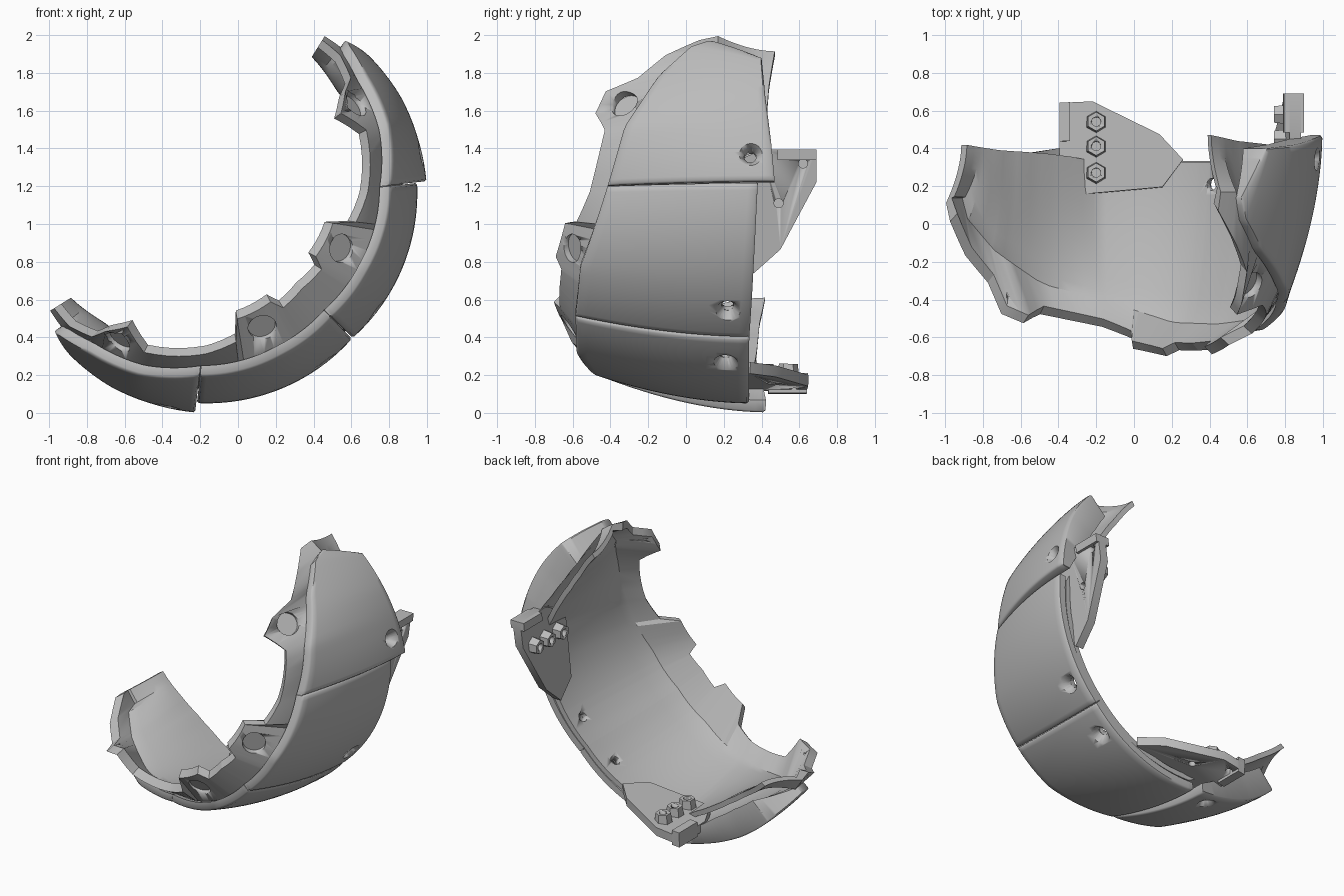
import bpy, bmesh, math
from mathutils import Vector

old = bpy.data.objects.get("Cube")
if old:
    bpy.data.objects.remove(old, do_unlink=True)

grey = bpy.data.materials.new("plain grey")
grey.use_nodes = True
grey.diffuse_color = (0.5, 0.5, 0.5, 1)
grey.node_tree.nodes["Principled BSDF"].inputs["Base Color"].default_value = (0.5, 0.5, 0.5, 1)


def lerp(points, a, col=1):
    """Piecewise linear lookup in rows whose first item is the angle."""
    if a <= points[0][0]:
        return points[0][col]
    for p, q in zip(points, points[1:]):
        if a <= q[0]:
            return p[col] + (q[col] - p[col]) * (a - p[0]) / (q[0] - p[0])
    return points[-1][col]


def polar(phi, r, y):
    """Angle from the middle of the arc, radius and depth to a point."""
    a = math.radians(phi - 45)
    return Vector((-0.1 + r * math.cos(a), y, 1.1 + r * math.sin(a)))


def flip(p, side):
    """Mirror to the lower half, which leans slightly forward."""
    return p if side > 0 else Vector((1 - p.z, p.y - .04 * (p.x + p.z - 1), 1 - p.x))


def finish(bm, name, angle=30):
    bmesh.ops.remove_doubles(bm, verts=bm.verts, dist=0.0005)
    bmesh.ops.recalc_face_normals(bm, faces=bm.faces)
    me = bpy.data.meshes.new(name)
    bm.to_mesh(me)
    bm.free()
    me.materials.append(grey)
    ob = bpy.data.objects.new(name, me)
    bpy.context.collection.objects.link(ob)
    bpy.ops.object.select_all(action="DESELECT")
    ob.select_set(True)
    bpy.context.view_layer.objects.active = ob
    bpy.ops.object.shade_smooth_by_angle(angle=math.radians(angle))
    return ob


def sheet(name, outer, inner, side, angle):
    """Closed slab between two equal grids of points."""
    bm = bmesh.new()
    nu, nv = len(outer), len(outer[0])
    a, b = [[[bm.verts.new(flip(p, side)) for p in row] for row in g] for g in (outer, inner)]
    for g in (a, b):
        for i in range(nu - 1):
            for j in range(nv - 1):
                bm.faces.new((g[i][j], g[i + 1][j], g[i + 1][j + 1], g[i][j + 1]))
    rim = [(i, 0) for i in range(nu)] + [(nu - 1, j) for j in range(1, nv)]
    rim += [(i, nv - 1) for i in range(nu - 2, -1, -1)] + [(0, j) for j in range(nv - 2, 0, -1)]
    for (i, j), (k, l) in zip(rim, rim[1:] + rim[:1]):
        bm.faces.new((a[i][j], a[k][l], b[k][l], b[i][j]))
    return finish(bm, name, angle)


def cone(name, base, tip, r1, r2, n=24):
    bm = bmesh.new()
    d = tip - base
    bmesh.ops.create_cone(bm, cap_ends=True, segments=n, radius1=r1, radius2=r2, depth=d.length)
    q = d.to_track_quat("Z", "Y")
    for v in bm.verts:
        v.co = q @ v.co + (base + tip) / 2
    return finish(bm, name)


def cut(ob, base, tip, r1, r2):
    tool = cone("cutter", base, tip, r1, r2)
    tool.hide_render = True
    m = ob.modifiers.new("hole", "BOOLEAN")
    m.operation, m.object, m.solver = "DIFFERENCE", tool, "EXACT"
    bpy.context.view_layer.objects.active = ob
    bpy.ops.object.modifier_apply(modifier=m.name)
    bpy.data.objects.remove(tool, do_unlink=True)


# Outlines along the arc: angle, depth, radius
SEAM = 51.5
FRONT = [(0, -.585, .84), (22, -.56, .86), (SEAM, -.415, .91), (70, -.325, .99),
         (87, -.14, 1.04), (96, .03, 1.09), (97.5, .14, 1.105)]
BACK = [(0, .335, .997), (SEAM, .38, 1.055)]
END_BACK = [(SEAM, .47, 1.105), (63, .45, 1.11), (76, .42, 1.12), (89.5, .4, 1.12)]
LINER_BACK = [(0, .33, .945), (50, .37, .985), (60, .4, .93), (70, .42, .9), (80, .43, .89),
              (90, .44, .905), (103, .47, .96)]
EDGE = [(0, -.67, .623), (13, -.66, .64), (17, -.69, .58), (36, -.64, .61), (38, -.58, .73),
        (50, -.51, .79), (72, -.43, .875), (82, -.48, .807), (87, -.425, .9),
        (89, -.255, .97), (96, -.11, 1.02), (103, .07, 1.03)]
# Inner radius at the back: angle, radius
BACK_INNER = [(0, .942), (SEAM, 1.0)]
END_INNER = [(SEAM, 1.04), (60, .985), (70, .945), (80, .935), (89.5, .95)]


def dome(phi, t, back, shrink=0, y_in=0, back_phi=None):
    """Radius and depth on the domed shell, t from front to back."""
    bp = phi if back_phi is None else back_phi
    y0, r0 = lerp(FRONT, phi) + y_in, lerp(FRONT, phi, 2) - shrink
    y1, r1 = lerp(back, bp), lerp(back, bp, 2)
    return r0 + (r1 - r0) * (1 - (1 - t) ** 1.8), y0 + (y1 - y0) * t


def plate(name, side, start, stop_front, stop_back, back, back_inner, hole):
    """Outer armour panel with softened border and one countersunk hole."""
    n, m, thick, soft = 24, 16, .055, .01
    outer, inner = [], []
    us = [0, .012] + [i / n for i in range(1, n)] + [.988, 1]
    ts = [0, .015] + [i / m for i in range(1, m)] + [.985, 1]
    for u in us:
        ro, ri = [], []
        pf = start + (stop_front - start) * u
        pb = start + (stop_back - start) * u
        deep = lerp(back, pb, 2) - lerp(back_inner, pb)
        for t in ts:
            phi = pf + (pb - pf) * t
            r, y = dome(pf, t, back, back_phi=pb)
            edge = soft if u in (0, 1) or t in (0, 1) else 0
            ro.append(polar(phi, r - edge, y))
            ri.append(polar(phi, r - thick - (deep - thick) * t, y))
        outer.append(ro)
        inner.append(ri)
    ob = sheet(name, outer, inner, side, 50)
    phi, r, y = hole
    ends = [flip(polar(phi, r + d, y), side) for d in (-.2, .2, -.035, .025)]
    cut(ob, ends[0], ends[1], .032, .032)
    cut(ob, ends[2], ends[3], .03, .068)


def liner_row(phi):
    """Points (radius, depth) of the liner from the flange edge to the back."""
    row = [(lerp(EDGE, phi, 2), lerp(EDGE, phi))]
    return row + [dome(phi, i / 10, LINER_BACK, .05, .03) for i in range(11)]


def liner(name, side):
    """Inner shell with forward flange and lugs."""
    phis = sorted({p[0] for p in EDGE} | {i * 4 for i in range(26)} | {97.5})
    outer, inner = [], []
    for phi in phis:
        row = liner_row(phi)
        outer.append([polar(phi, r, y) for r, y in row])
        inner.append([polar(phi, r - .035 - .01 * (i < 1), y + (.04, .025)[i] if i < 2 else y)
                      for i, (r, y) in enumerate(row)])
    ob = sheet(name, outer, inner, side, 28)
    # round lug recesses
    for phi, f in ((25.5, .42), (81.5, .5)):
        (r0, y0), (r1, y1) = liner_row(phi)[:2]
        mid = polar(phi, r0 + (r1 - r0) * f, y0 + (y1 - y0) * f)
        along = polar(phi, r1, y1) - polar(phi, r0, y0)
        a = math.radians(phi - 45)
        n = along.cross(Vector((-math.sin(a), 0, math.cos(a)))).normalized()
        if n.y > 0:
            n = -n
        cut(ob, flip(mid - n * .028, side), flip(mid + n * .1, side), .075, .075)
    # screw hole behind the main panel
    cut(ob, flip(polar(11, .8, .22), side), flip(polar(11, 1.1, .22), side), .032, .032)


def prism(name, outline, x0, x1, tilt, side):
    """Flat plate from a (depth, height) outline."""
    bm = bmesh.new()
    a, b = [[bm.verts.new(flip(Vector((x + tilt * (z - 1.3), y, z)), side)) for y, z in outline]
            for x in (x0, x1)]
    bm.faces.new(a)
    bm.faces.new(b)
    for i in range(len(a)):
        k = (i + 1) % len(a)
        bm.faces.new((a[i], a[k], b[k], b[i]))
    return finish(bm, name)


for side, label in ((1, "upper"), (-1, "lower")):
    plate(label + "_main_panel", side, .12, SEAM - .1, SEAM - .1, BACK, BACK_INNER, (11, .985, .22))
    plate(label + "_end_panel", side, SEAM + .1, 97.5, 89.5, END_BACK, END_INNER, (59, 1.09, .34))
    liner(label + "_liner", side)
    # rear bracket with its end block and hexagonal bosses
    bracket = prism(label + "_bracket",
                    [(.2, 1.3), (.4, 1.395), (.69, 1.395), (.69, 1.22), (.5, .865), (.36, .74), (.22, .85)],
                    .81, .87, .14, side)
    for y, z in ((.62, 1.32), (.49, 1.11)):
        floor = .83 + .14 * (z - 1.3)
        cut(bracket, flip(Vector((floor, y, z)), side), flip(Vector((1.1, y, z)), side), .024, .024)
    prism(label + "_bracket_block", [(.485, 1.34), (.485, 1.395), (.69, 1.395), (.69, 1.34)],
          .785, .89, .1, side)
    for y in (.31, .45, .58):
        boss = cone(label + "_boss", flip(Vector((.74, y, 1.2)), side),
                    flip(Vector((.82, y, 1.2)), side), .05, .06, 6)
        cut(boss, flip(Vector((.70, y, 1.2)), side), flip(Vector((.79, y, 1.2)), side), .024, .024)
